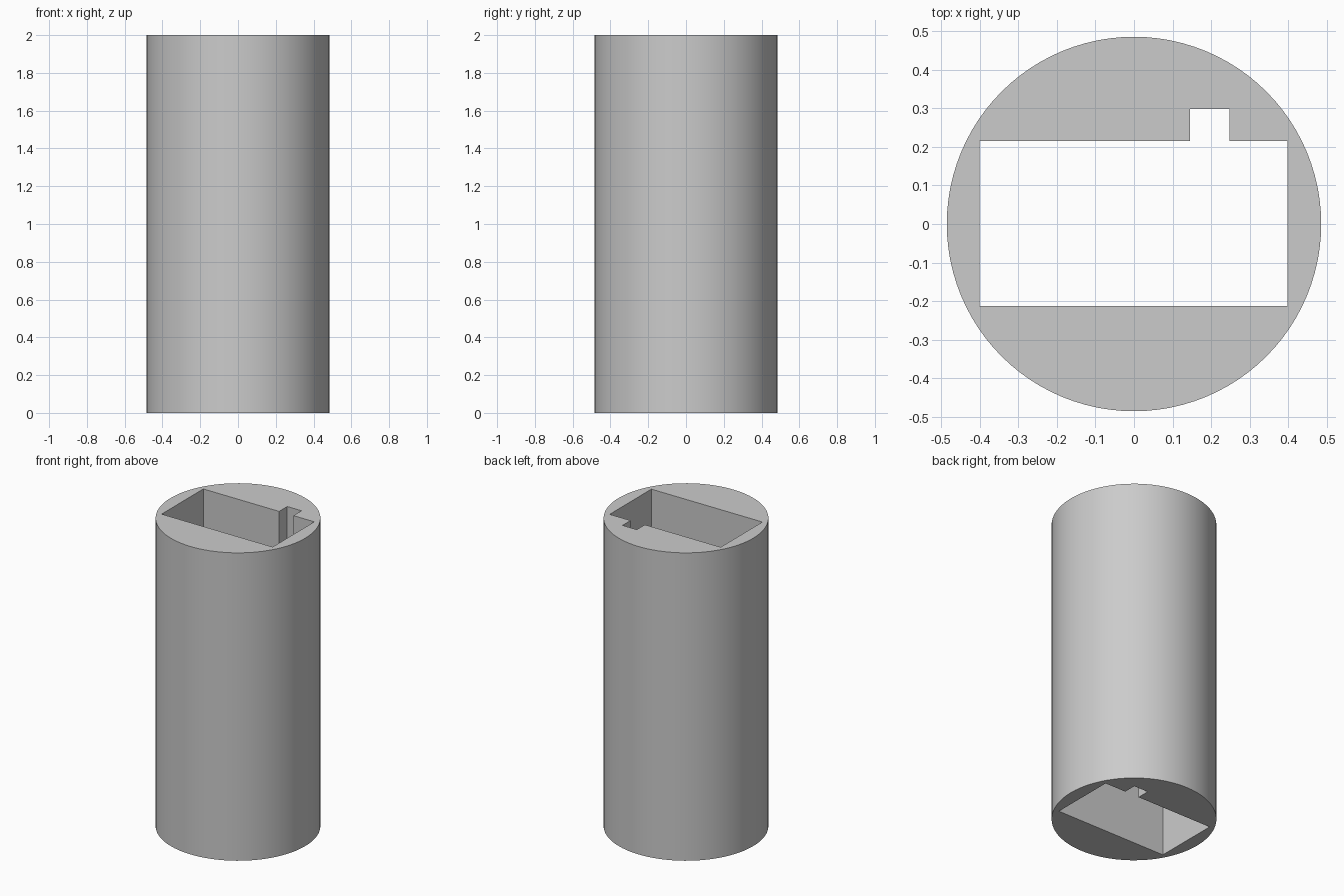
import bpy, bmesh, math

cube = bpy.data.objects.get("Cube")
if cube:
    bpy.data.objects.remove(cube, do_unlink=True)

RADIUS, HEIGHT, SIDES = 0.485, 2.0, 96

# Plain grey material
grey = bpy.data.materials.new("plain grey")
grey.use_nodes = True
colour = (0.6, 0.6, 0.6, 1)
grey.diffuse_color = colour
grey.node_tree.nodes["Principled BSDF"].inputs["Base Color"].default_value = colour

# Outlines: round wall, and rectangular bore with a key slot at the back
circle = [(RADIUS * math.cos(math.tau * i / SIDES), RADIUS * math.sin(math.tau * i / SIDES))
          for i in range(SIDES)]
bore = [(-0.4, -0.213), (0.398, -0.213), (0.398, 0.215), (0.248, 0.215),
        (0.248, 0.298), (0.145, 0.298), (0.145, 0.215), (-0.4, 0.215)]

bm = bmesh.new()


def add_loop(points):
    verts = [bm.verts.new((x, y, 0)) for x, y in points]
    return [bm.edges.new((a, b)) for a, b in zip(verts, verts[1:] + verts[:1])]


# Fill between the outlines and raise the section to full height
edges = add_loop(circle) + add_loop(bore)
bmesh.ops.triangle_fill(bm, edges=edges, use_beauty=True, normal=(0, 0, 1))
raised = bmesh.ops.extrude_face_region(bm, geom=bm.faces[:], use_keep_orig=True)
top = [v for v in raised["geom"] if isinstance(v, bmesh.types.BMVert)]
bmesh.ops.translate(bm, verts=top, vec=(0, 0, HEIGHT))
bmesh.ops.recalc_face_normals(bm, faces=bm.faces[:])

mesh = bpy.data.meshes.new("slotted_sleeve")
bm.to_mesh(mesh)
bm.free()
mesh.materials.append(grey)
sleeve = bpy.data.objects.new("slotted_sleeve", mesh)
bpy.context.collection.objects.link(sleeve)

# Smooth round wall, crisp bore and rims
bpy.ops.object.select_all(action="DESELECT")
sleeve.select_set(True)
bpy.context.view_layer.objects.active = sleeve
bpy.ops.object.shade_smooth_by_angle(angle=math.radians(30))
